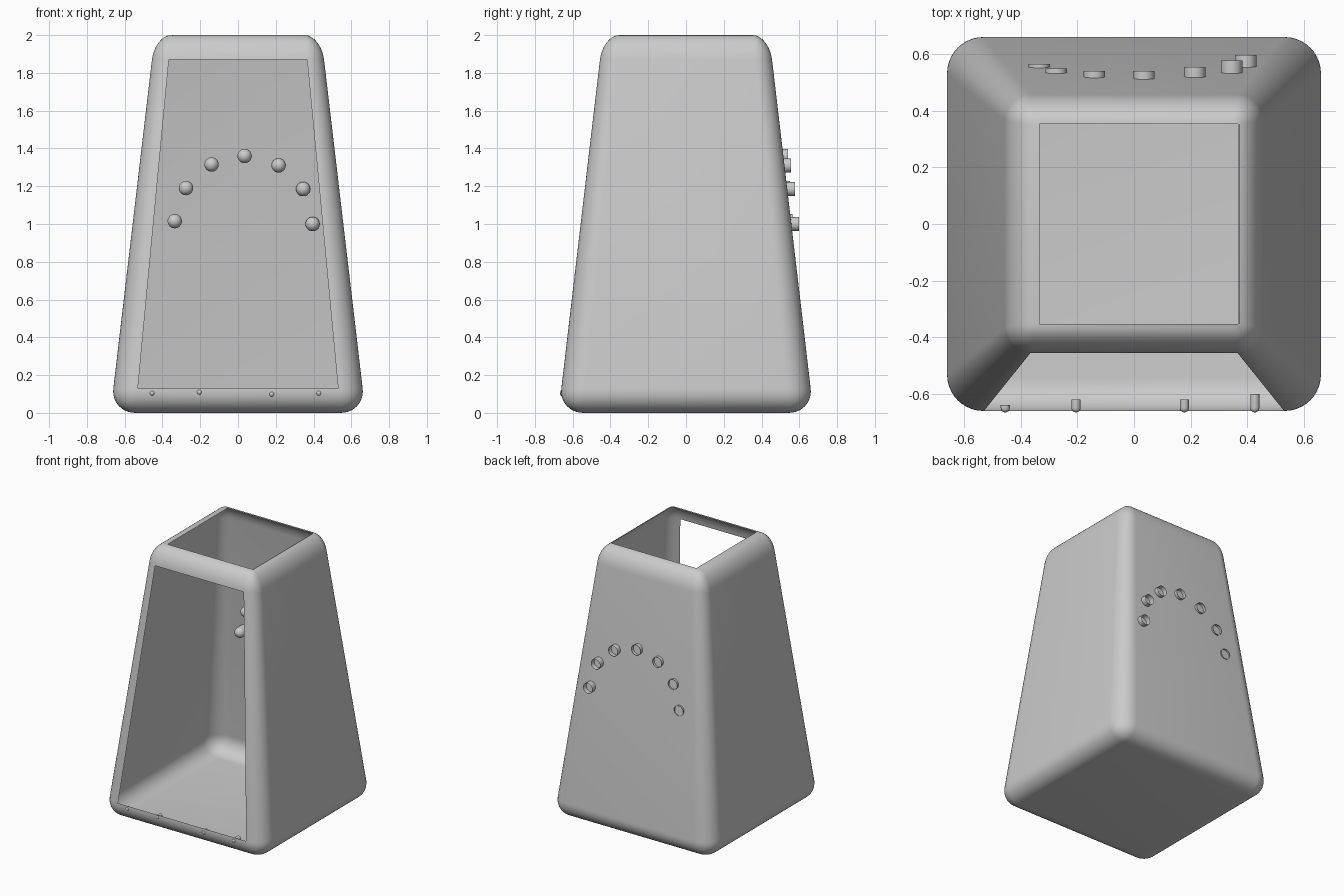
import bpy, bmesh, math
from mathutils import Vector

cube = bpy.data.objects.get("Cube")
if cube:
    bpy.data.objects.remove(cube, do_unlink=True)

grey = bpy.data.materials.new("plain grey")
grey.use_nodes = True
grey.diffuse_color = (0.6, 0.6, 0.6, 1)
grey.node_tree.nodes["Principled BSDF"].inputs["Base Color"].default_value = (0.6, 0.6, 0.6, 1)


def finish(bm, name):
    """Turn a bmesh into a smooth-shaded grey object."""
    mesh = bpy.data.meshes.new(name)
    bm.to_mesh(mesh)
    bm.free()
    mesh.materials.append(grey)
    obj = bpy.data.objects.new(name, mesh)
    bpy.context.collection.objects.link(obj)
    bpy.ops.object.select_all(action='DESELECT')
    obj.select_set(True)
    bpy.context.view_layer.objects.active = obj
    bpy.ops.object.shade_smooth_by_angle(angle=math.radians(40))
    return obj


def domed_tube(name, x, z, tip, end, radius, sides=24, steps=6):
    """Tube along y: rounded at the tip, open at the end."""
    bm = bmesh.new()
    rings = [(end, radius)]
    for i in range(steps):
        a = i / steps * math.pi / 2
        rings.append((tip + radius * (1 - math.sin(a)), radius * math.cos(a)))
    loops = []
    for y, r in rings:
        loops.append([bm.verts.new((x + r * math.cos(t), y, z + r * math.sin(t)))
                      for t in (2 * math.pi * k / sides for k in range(sides))])
    pole = bm.verts.new((x, tip, z))
    for k in range(sides):
        n = (k + 1) % sides
        for a, b in zip(loops, loops[1:]):
            bm.faces.new((a[k], a[n], b[n], b[k]))
        bm.faces.new((loops[-1][k], loops[-1][n], pole))
    bmesh.ops.recalc_face_normals(bm, faces=bm.faces)
    return finish(bm, name)


# Tapered shell: rounded box, open at the front and the top
bm = bmesh.new()
bmesh.ops.create_cube(bm, size=2)
for v in bm.verts:
    v.co = Vector((v.co.x * 0.66, v.co.y * 0.66, v.co.z + 1))
bmesh.ops.bevel(bm, geom=bm.edges[:], offset=0.13, offset_type='OFFSET',
                segments=10, profile=0.5, affect='EDGES', clamp_overlap=True)
bm.normal_update()
panels = [f for f in bm.faces if f.calc_area() > 0.5]
front = [f for f in panels if f.normal.y < -0.9]
top = [f for f in panels if f.normal.z > 0.9]
for f in top:
    for v in f.verts:
        v.co.x += 0.03
bmesh.ops.delete(bm, geom=front + top, context='FACES')
for v in bm.verts:
    s = 1 - (v.co.z - 0.13) * 0.178
    v.co.x *= s
    v.co.y *= s
finish(bm, "shell")

# Arc of cups through the back wall
cups = [(-0.335, 1.015, 0.565), (-0.275, 1.19, 0.55), (-0.14, 1.315, 0.54), (0.035, 1.36, 0.54),
        (0.215, 1.31, 0.555), (0.345, 1.185, 0.577), (0.395, 1.0, 0.597)]
for i, (x, z, end) in enumerate(cups):
    domed_tube(f"back_cup_{i + 1}", x, z, end - 0.1, end, 0.038)

# Small pins through the front lip
pins = [(-0.455, 0.105, -0.64), (-0.205, 0.11, -0.62), (0.178, 0.1, -0.62), (0.427, 0.105, -0.6)]
for i, (x, z, end) in enumerate(pins):
    domed_tube(f"front_pin_{i + 1}", x, z, -0.666, end, 0.016, sides=16, steps=4)
